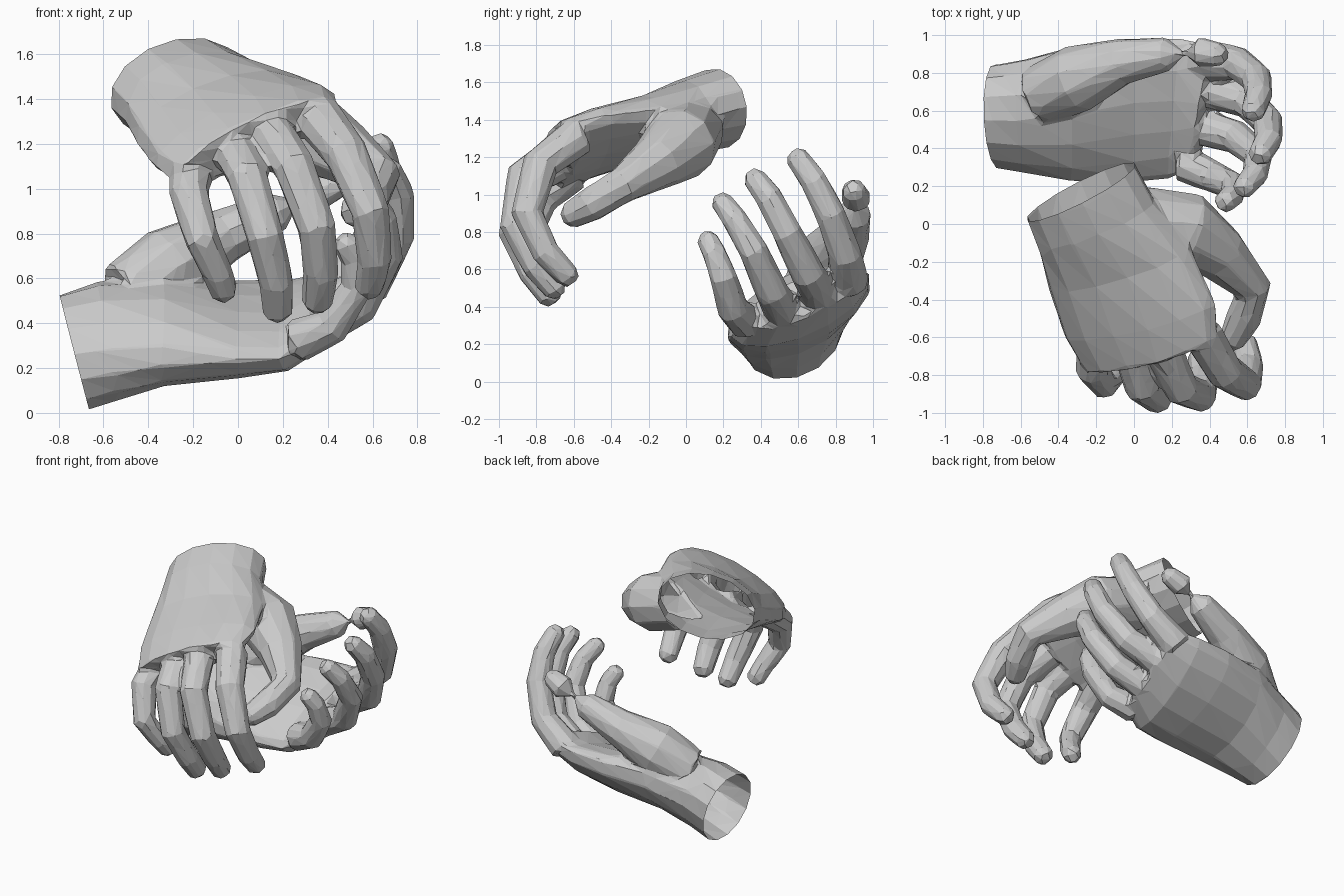
import bpy, bmesh, math
from mathutils import Vector as V

SIDES = 10


def skin_rings(bm, rings):
    """Bridge vertex rings into a closed shell."""
    vs = [[bm.verts.new(p) for p in r] for r in rings]
    n = len(vs[0])
    for a, b in zip(vs, vs[1:]):
        for i in range(n):
            j = (i + 1) % n
            bm.faces.new((a[i], a[j], b[j], b[i]))
    bm.faces.new(vs[0][::-1])
    bm.faces.new(vs[-1])


def palm(bm, sections):
    """Loft of flattened rings: centre, half width, half thickness (towards palm), palm fullness."""
    rings = []
    for c, u, n, full in sections:
        ring = []
        for i in range(14):
            a = math.tau * i / 14
            s = math.sin(a)
            ring.append(V(c) + V(u) * math.cos(a) + V(n) * s * (full if s > 0 else 1))
        rings.append(ring)
    skin_rings(bm, rings)


def digit(bm, pts):
    """Tapered tube through (x, y, z, radius) joints with a blunt tip."""
    p = [V(q[:3]) for q in pts]
    r = [q[3] for q in pts]
    d = (p[-1] - p[-2]).normalized()
    p.insert(-1, p[-1] - d * r[-1] * 0.6)
    r[-1:] = [r[-1], r[-1] * 0.55]
    rings = []
    for i, c in enumerate(p):
        t = (p[min(i + 1, len(p) - 1)] - p[max(i - 1, 0)]).normalized()
        a = t.cross(V((0.9, 0.1, 0.42))).normalized()
        b = t.cross(a)
        rings.append([c + (a * math.cos(k * math.tau / SIDES) + b * math.sin(k * math.tau / SIDES)) * r[i]
                      for k in range(SIDES)])
    skin_rings(bm, rings)


def hand(name, sections, digits, faces=1500):
    # extra ring past the wrist, trimmed off later for a clean opening
    c, u, n, f = sections[0]
    out = V(u).cross(V(n)).normalized()
    if out.dot(V(sections[1][0]) - V(c)) > 0:
        out = -out
    bm = bmesh.new()
    palm(bm, [(V(c) + out * 0.1, u, n, f)] + sections)
    for d in digits:
        digit(bm, d)
    bmesh.ops.recalc_face_normals(bm, faces=bm.faces)
    me = bpy.data.meshes.new(name)
    bm.to_mesh(me)
    bm.free()
    ob = bpy.data.objects.new(name, me)
    bpy.context.collection.objects.link(ob)
    bpy.context.view_layer.objects.active = ob
    ob.select_set(True)
    # fuse the parts, soften the joins, then reduce to flat facets
    m = ob.modifiers.new("fuse", 'REMESH')
    m.mode, m.voxel_size = 'VOXEL', 0.016
    bpy.ops.object.modifier_apply(modifier=m.name)
    m = ob.modifiers.new("soften", 'SMOOTH')
    m.factor, m.iterations = 0.5, 5
    bpy.ops.object.modifier_apply(modifier=m.name)
    m = ob.modifiers.new("facets", 'DECIMATE')
    m.ratio = faces / (2 * len(ob.data.polygons))
    bpy.ops.object.modifier_apply(modifier=m.name)
    # open wrist
    bm = bmesh.new()
    bm.from_mesh(ob.data)
    bmesh.ops.bisect_plane(bm, geom=bm.verts[:] + bm.edges[:] + bm.faces[:],
                           plane_co=V(c), plane_no=out, clear_outer=True)
    bm.to_mesh(ob.data)
    bm.free()
    for p in ob.data.polygons:
        p.use_smooth = False
    ob.select_set(False)


# upper hand, palm down, reaching forward
hand("upper_hand", [
    ((-0.28, 0.17, 1.46), (0.285, 0.13, 0.10), (0.06, 0.09, -0.19), 1),
    ((-0.2, 0.0, 1.41), (0.31, 0.11, 0.10), (0.06, 0.08, -0.18), 0.95),
    ((-0.07, -0.25, 1.33), (0.38, 0.10, 0.13), (0.05, 0.06, -0.15), 0.75),
    ((0.03, -0.5, 1.26), (0.40, 0.09, 0.17), (0.05, 0.08, -0.12), 0.7),
    ((0.09, -0.68, 1.21), (0.36, 0.08, 0.17), (0.04, 0.08, -0.09), 0.9),
], [
    [(-0.2, -0.6, 1.11, .1), (-0.22, -0.77, 0.98, .09), (-0.16, -0.85, 0.77, .078),
     (-0.09, -0.77, 0.62, .07), (-0.05, -0.69, 0.51, .065)],
    [(-0.02, -0.65, 1.18, .1), (0.04, -0.86, 1.06, .093), (0.12, -0.92, 0.79, .085),
     (0.17, -0.82, 0.58, .078), (0.18, -0.70, 0.42, .07)],
    [(0.15, -0.65, 1.25, .1), (0.25, -0.87, 1.1, .095), (0.35, -0.91, 0.83, .088),
     (0.37, -0.80, 0.62, .08), (0.35, -0.67, 0.46, .07)],
    [(0.36, -0.58, 1.31, .11), (0.48, -0.78, 1.16, .1), (0.59, -0.85, 0.9, .088),
     (0.61, -0.75, 0.69, .078), (0.58, -0.6, 0.53, .068)],
    # thumb
    [(0.0, 0.03, 1.35, .18), (0.28, -0.03, 1.27, .2), (0.46, -0.16, 1.17, .15), (0.63, -0.34, 1.05, .1),
     (0.58, -0.5, 0.95, .095), (0.5, -0.65, 0.87, .075)],
])

# lower hand, palm up, fingers curling upward
hand("lower_hand", [
    ((-0.73, 0.57, 0.27), (-0.03, 0.265, 0.12), (-0.06, -0.08, 0.23), 1),
    ((-0.58, 0.57, 0.32), (-0.02, 0.29, 0.15), (-0.04, -0.09, 0.22), 1),
    ((-0.33, 0.58, 0.38), (0.0, 0.35, 0.17), (0.0, -0.10, 0.2), 0.85),
    ((0.0, 0.6, 0.4), (0.0, 0.38, 0.17), (0.0, -0.09, 0.18), 0.5),
    ((0.22, 0.61, 0.41), (0.03, 0.37, 0.17), (-0.03, -0.07, 0.15), 0.5),
    ((0.38, 0.62, 0.46), (0.05, 0.32, 0.14), (-0.05, -0.06, 0.1), 0.8),
], [
    [(0.26, 0.32, 0.32, .1), (0.42, 0.25, 0.39, .085), (0.53, 0.2, 0.56, .075),
     (0.52, 0.15, 0.69, .065), (0.46, 0.1, 0.79, .06)],
    [(0.33, 0.52, 0.37, .1), (0.54, 0.46, 0.48, .09), (0.66, 0.36, 0.7, .08),
     (0.64, 0.26, 0.87, .07), (0.56, 0.17, 0.99, .062)],
    [(0.36, 0.72, 0.45, .1), (0.6, 0.65, 0.58, .092), (0.71, 0.54, 0.8, .082),
     (0.71, 0.44, 0.99, .075), (0.65, 0.34, 1.12, .065)],
    [(0.36, 0.87, 0.53, .11), (0.55, 0.85, 0.68, .092), (0.65, 0.77, 0.9, .083),
     (0.66, 0.68, 1.08, .075), (0.62, 0.57, 1.23, .065)],
    # thumb
    [(-0.5, 0.68, 0.52, .16), (-0.3, 0.77, 0.66, .18), (-0.06, 0.86, 0.79, .125), (0.18, 0.9, 0.9, .09),
     (0.35, 0.91, 0.98, .082), (0.49, 0.89, 1.04, .065)],
])
